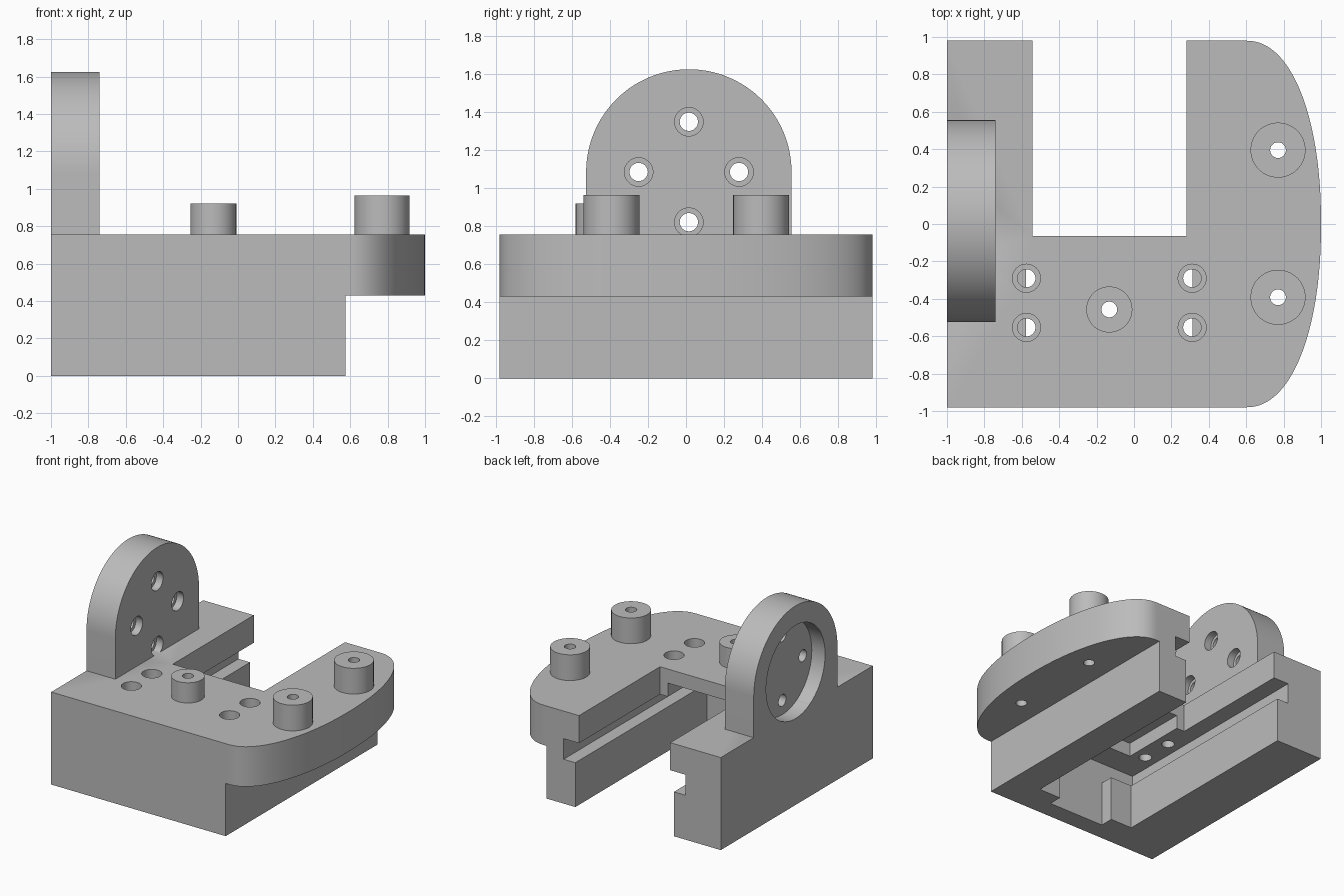
import bpy, bmesh
from math import pi, cos, sin, radians
from mathutils import Matrix

if "Cube" in bpy.data.objects:
    bpy.data.objects.remove(bpy.data.objects["Cube"])

grey = bpy.data.materials.new("plain_grey")
grey.use_nodes = True
grey.diffuse_color = (0.5, 0.5, 0.5, 1)
grey.node_tree.nodes["Principled BSDF"].inputs["Base Color"].default_value = (0.5, 0.5, 0.5, 1)


def finish(name, bm):
    bmesh.ops.recalc_face_normals(bm, faces=bm.faces)
    mesh = bpy.data.meshes.new(name)
    bm.to_mesh(mesh)
    bm.free()
    mesh.materials.append(grey)
    ob = bpy.data.objects.new(name, mesh)
    bpy.context.collection.objects.link(ob)
    return ob


def prism(name, outline, axis, start, end):
    """Extrude a flat outline along x or z."""
    bm = bmesh.new()
    place = (lambda a, b: (start, a, b)) if axis == "x" else (lambda a, b: (a, b, start))
    face = bm.faces.new([bm.verts.new(place(a, b)) for a, b in outline])
    moved = bmesh.ops.extrude_face_region(bm, geom=[face])["geom"]
    shift = (end - start, 0, 0) if axis == "x" else (0, 0, end - start)
    bmesh.ops.translate(bm, vec=shift, verts=[v for v in moved if isinstance(v, bmesh.types.BMVert)])
    return finish(name, bm)


def box(name, x0, x1, y0, y1, z0, z1):
    return prism(name, [(x0, y0), (x1, y0), (x1, y1), (x0, y1)], "z", z0, z1)


def rod(name, a, b, radius, axis, start, end, sides=48):
    ring = [(a + radius * cos(2 * pi * i / sides), b + radius * sin(2 * pi * i / sides))
            for i in range(sides)]
    return prism(name, ring, axis, start, end)


def combine(ob, tools, operation="DIFFERENCE"):
    """Apply boolean tools in turn, then discard them."""
    for tool in tools:
        tool.hide_render = True
        mod = ob.modifiers.new("bool", "BOOLEAN")
        mod.operation, mod.solver, mod.object = operation, "EXACT", tool
    bpy.context.view_layer.update()
    graph = bpy.context.evaluated_depsgraph_get()
    mesh = bpy.data.meshes.new_from_object(ob.evaluated_get(graph))
    ob.modifiers.clear()
    ob.data = mesh
    mesh.materials.clear()
    mesh.materials.append(grey)
    for tool in tools:
        bpy.data.objects.remove(tool)


def smooth(ob):
    bpy.ops.object.select_all(action="DESELECT")
    ob.select_set(True)
    bpy.context.view_layer.objects.active = ob
    bpy.ops.object.shade_smooth_by_angle(angle=radians(30))


TOP, HALF, MID = 0.755, 0.98, -0.132
PLATE_Y, PLATE_Z, PLATE_R = 0.015, 1.085, 0.54

# Body: lower block joined to a slab with a bowed right edge
bow = []
for i in range(65):
    t = -pi / 2 + pi * i / 64
    c, s = max(cos(t), 0), sin(t)
    bow.append((0.6 + 0.4 * c ** 0.93, HALF * abs(s) ** 0.93 * (1 if s >= 0 else -1)))
body = prism("body", [(-1, -HALF)] + bow + [(-1, HALF)], "z", 0.43, TOP)
combine(body, [box("block", -1, 0.575, -HALF, HALF, 0, 0.6)], "UNION")


# Stepped slot, open to the back: half width, front end, bottom, top
slots = [(0.412, -0.065, 0.45, 1), (0.55, -0.83, 0.362, 0.53),
         (0.445, -0.72, -0.1, 0.45), (0.34, -0.61, 0.45, 0.64)]
cuts = [box("slot", MID - w, MID + w, y, 1.2, z0, z1) for w, y, z0, z1 in slots]
cuts.append(box("front_relief", MID - 0.25, MID + 0.25, -0.83, -0.6, -0.1, 0.4))

# Counterbored screw holes in the bridge
for x in (MID - 0.443, MID + 0.443):
    for y in (-0.29, -0.553):
        cuts.append(rod("screw_hole", x, y, 0.048, "z", 0.45, 1))
        cuts.append(rod("screw_seat", x, y, 0.075, "z", 0.66, 1))

# Bosses and their through holes
bosses = [("rear_boss", 0.77, 0.395, 0.147, 0.965), ("front_boss", 0.77, -0.392, 0.147, 0.965),
          ("bridge_boss", MID, -0.457, 0.123, 0.92)]
for name, x, y, radius, height in bosses:
    boss = rod(name, x, y, radius, "z", TOP, height, 64)
    combine(boss, [rod("bore", x, y, 0.042, "z", 0, 1.2)])
    smooth(boss)
    cuts.append(rod("bore", x, y, 0.042, "z", 0.3, 1.2))


def recess():
    return rod("recess", PLATE_Y, PLATE_Z, 0.38, "x", -1.1, -0.88, 96)


combine(body, cuts + [recess()])
smooth(body)

# Upright plate with a rounded top, round recess and four screw holes
arch = [(PLATE_Y + PLATE_R * cos(pi * i / 64), PLATE_Z + PLATE_R * sin(pi * i / 64)) for i in range(65)]
arch += [(PLATE_Y - PLATE_R, TOP), (PLATE_Y + PLATE_R, TOP)]
plate = prism("upright_plate", arch, "x", -1, -0.74)
cuts = [recess()]
for i in range(4):
    y = PLATE_Y + 0.264 * cos(i * pi / 2)
    z = PLATE_Z + 0.264 * sin(i * pi / 2)
    cuts.append(rod("screw_hole", y, z, 0.048, "x", -1.1, -0.6))
    cuts.append(rod("screw_seat", y, z, 0.075, "x", -0.8, -0.6))
combine(plate, cuts)
smooth(plate)
